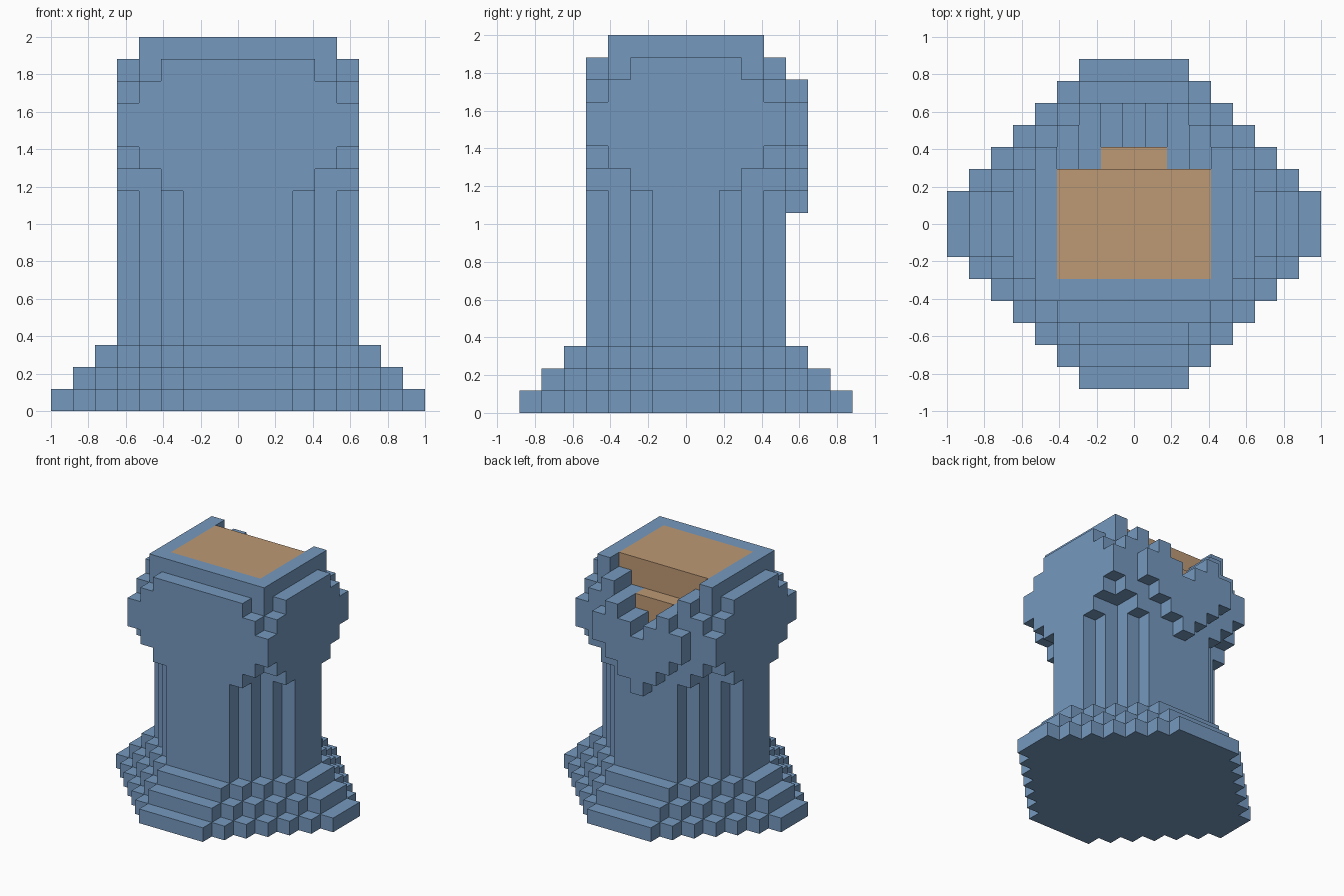
import bpy
import bmesh
from mathutils import Vector

cube = bpy.data.objects.get("Cube")
if cube:
    bpy.data.objects.remove(cube, do_unlink=True)

U = 2 / 17  # edge length of one block


def make_material(name, rgb):
    mat = bpy.data.materials.new(name)
    mat.use_nodes = True
    colour = (*rgb, 1.0)
    mat.diffuse_color = colour
    mat.node_tree.nodes["Principled BSDF"].inputs["Base Color"].default_value = colour
    return mat


stone_blue = make_material("stone blue", (0.178, 0.319, 0.521))
warm_tan = make_material("warm tan", (0.515, 0.319, 0.178))


def slab(a, b, s, z0, z1):
    """Blocks of a rectangle |x|<=a, |y|<=b with stepped corners |x|+|y|<=s."""
    return {(x, y, z) for x in range(-a, a + 1) for y in range(-b, b + 1)
            for z in range(z0, z1) if abs(x) + abs(y) <= s}


def columns(xs, ys, z0, z1):
    """Blocks in the given |x| columns and y rows, mirrored in x."""
    return {(sx * x, y, z) for sx in (-1, 1) for x in xs for y in ys
            for z in range(z0, z1)}


# Stepped foot: three shrinking layers
foot = set()
for i in range(3):
    foot |= slab(8 - i, 7 - i, 9 - i, i, i + 1)

# Shaft with fluted corners
shaft = slab(5, 4, 6, 3, 10)

# Head: corners flare out, then step back in towards the rim
head = slab(5, 4, 6, 10, 11)
head |= columns([3], [-4, 4], 10, 11) | columns([5], [-2, 2], 10, 11)
head |= slab(5, 4, 8, 11, 12) | slab(5, 4, 9, 12, 14)
head |= slab(5, 4, 8, 14, 15) | slab(5, 4, 7, 15, 16) | slab(4, 3, 7, 16, 17)

# V-shaped pouring notch cut through the back of the rim
head -= columns([0, 1, 2, 3], [3, 4], 16, 17)
head -= columns([0, 1, 2], [3, 4], 15, 16)
head -= columns([0, 1], [4], 14, 15)
head -= columns([0], [4], 13, 14)

# Shield-shaped spout plate on the back
spout = set()
for x, top in enumerate((13, 14, 15, 14)):
    spout |= columns([x], [5], 9 + x, top)

# Filling: main block and the lower ledge behind it
filling = slab(3, 2, 5, 13, 17) | columns([0, 1], [3], 13, 15)
head -= filling

parts = {
    "foot": (foot, stone_blue),
    "shaft": (shaft, stone_blue),
    "head": (head, stone_blue),
    "spout": (spout, stone_blue),
    "filling": (filling, warm_tan),
}
solid = set().union(*(cells for cells, _ in parts.values()))


def build(name, cells, mat):
    """Skin the exposed sides of the blocks and merge flat areas."""
    bm = bmesh.new()
    verts = {}

    def vert(p):
        key = tuple(round(c * 2) for c in p)
        if key not in verts:
            verts[key] = bm.verts.new(p * U)
        return verts[key]

    for cell in sorted(cells):
        centre = Vector(cell) + Vector((0, 0, 0.5))
        for axis in range(3):
            for sign in (-1, 1):
                n = Vector((0, 0, 0))
                n[axis] = sign
                if tuple(int(c + d) for c, d in zip(cell, n)) in solid:
                    continue
                u = Vector((0, 0, 0))
                u[(axis + 1) % 3] = 0.5
                v = n.cross(u)
                mid = centre + n * 0.5
                bm.faces.new([vert(mid + u * i + v * j)
                              for i, j in ((-1, -1), (1, -1), (1, 1), (-1, 1))])
    bmesh.ops.dissolve_limit(bm, angle_limit=0.01, verts=bm.verts[:],
                             edges=bm.edges[:])
    mesh = bpy.data.meshes.new(name)
    bm.to_mesh(mesh)
    bm.free()
    mesh.materials.append(mat)
    bpy.context.collection.objects.link(bpy.data.objects.new(name, mesh))


for part_name, (part_cells, part_mat) in parts.items():
    build(part_name, part_cells, part_mat)
